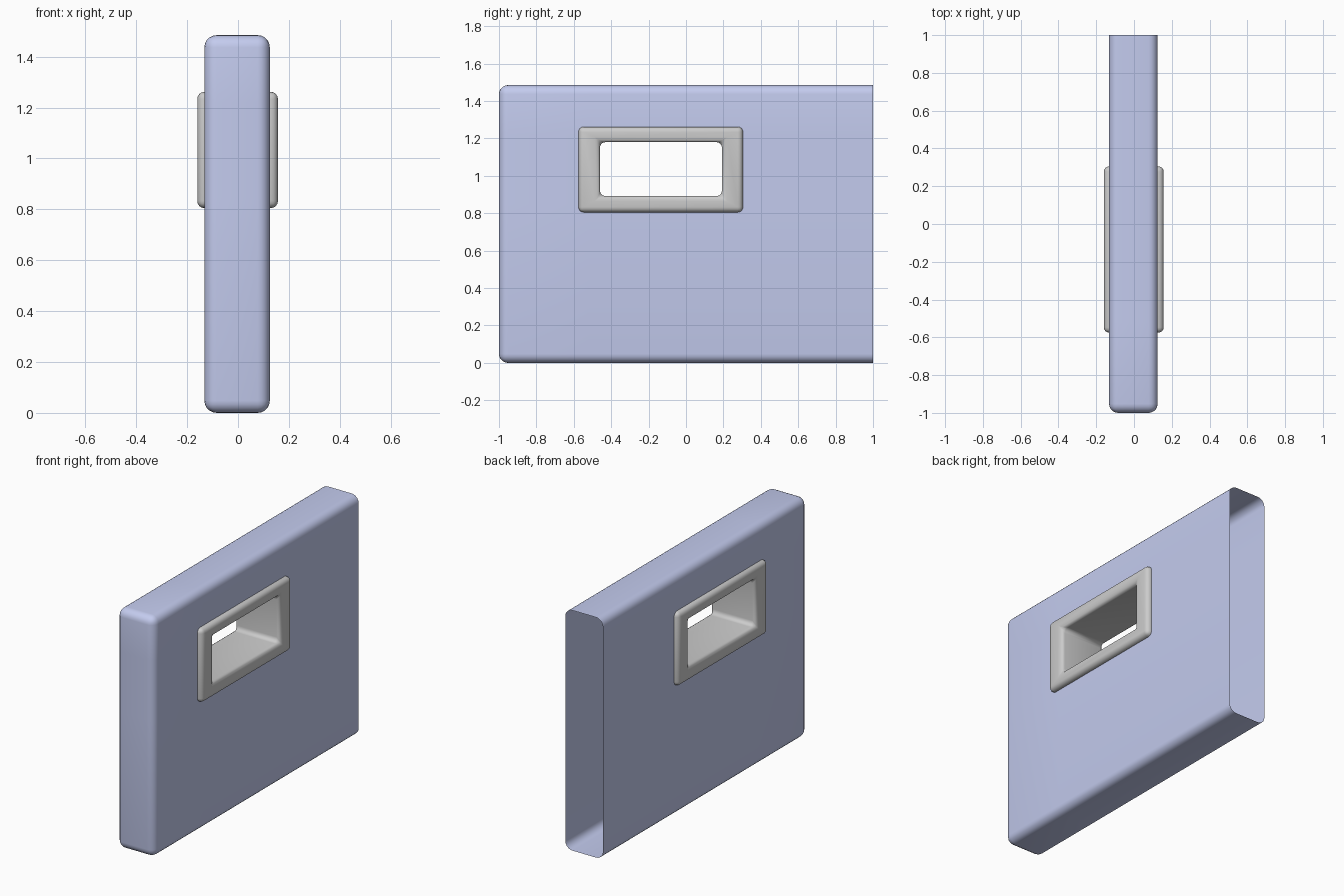
import bpy, bmesh
from mathutils import Vector

if "Cube" in bpy.data.objects:
    bpy.data.objects.remove(bpy.data.objects["Cube"])


def finish(bm, name, color=None):
    bmesh.ops.recalc_face_normals(bm, faces=bm.faces)
    mesh = bpy.data.meshes.new(name)
    bm.to_mesh(mesh)
    bm.free()
    obj = bpy.data.objects.new(name, mesh)
    bpy.context.collection.objects.link(obj)
    if color:
        mat = bpy.data.materials.new(name + "_paint")
        mat.diffuse_color = color
        mat.use_nodes = True
        mat.node_tree.nodes["Principled BSDF"].inputs["Base Color"].default_value = mat.diffuse_color
        mesh.materials.append(mat)
    bpy.ops.object.select_all(action='DESELECT')
    obj.select_set(True)
    bpy.context.view_layer.objects.active = obj
    bpy.ops.object.shade_smooth_by_angle(angle=0.6)
    return obj


# Hollow wall panel: rounded box, open at the back end
lo, hi = Vector((-0.132, -1, 0)), Vector((0.125, 1, 1.485))
bm = bmesh.new()
bmesh.ops.create_cube(bm, size=1)
for v in bm.verts:
    v.co = Vector([(a + b) / 2 + c * (b - a) for a, b, c in zip(lo, hi, v.co)])
edges = [e for e in bm.edges if min(v.co.y for v in e.verts) < 0.9]
bmesh.ops.bevel(bm, geom=edges, offset=0.048, segments=5, profile=0.5, affect='EDGES')
ends = [f for f in bm.faces if min(v.co.y for v in f.verts) > 0.999]
bmesh.ops.delete(bm, geom=ends, context='FACES')

# Window holes in both sides, hidden under the frame
hy, hz = (-0.52, 0.25), (0.85, 1.22)
for axis, cuts in (((0, 1, 0), hy), ((0, 0, 1), hz)):
    for c in cuts:
        geom = bm.verts[:] + bm.edges[:] + bm.faces[:]
        bmesh.ops.bisect_plane(bm, geom=geom, plane_co=Vector(axis) * c, plane_no=axis)
hole = []
for f in bm.faces:
    c = f.calc_center_median()
    if hy[0] < c.y < hy[1] and hz[0] < c.z < hz[1] and abs(c.x) > 0.1:
        hole.append(f)
bmesh.ops.delete(bm, geom=hole, context='FACES')
finish(bm, "wall_panel", (0.55, 0.6, 0.86, 1))

# Window frame: rectangular ring running through the wall
outer = (-0.575, 0.305, 0.805, 1.262)
inner = (-0.46, 0.192, 0.892, 1.18)
bm = bmesh.new()
rings = []
for x, (y0, y1, z0, z1) in ((-0.16, outer), (0.157, outer), (0.157, inner), (-0.16, inner)):
    rings.append([bm.verts.new((x, y, z)) for y, z in ((y0, z0), (y1, z0), (y1, z1), (y0, z1))])
for r in range(4):
    a, b = rings[r], rings[(r + 1) % 4]
    for i in range(4):
        j = (i + 1) % 4
        bm.faces.new((a[i], a[j], b[j], b[i]))
bmesh.ops.recalc_face_normals(bm, faces=bm.faces)
edges = [e for e in bm.edges if e.calc_face_angle() > 0.5]
bmesh.ops.bevel(bm, geom=edges, offset=0.028, segments=4, profile=0.5, affect='EDGES')
finish(bm, "window_frame")
